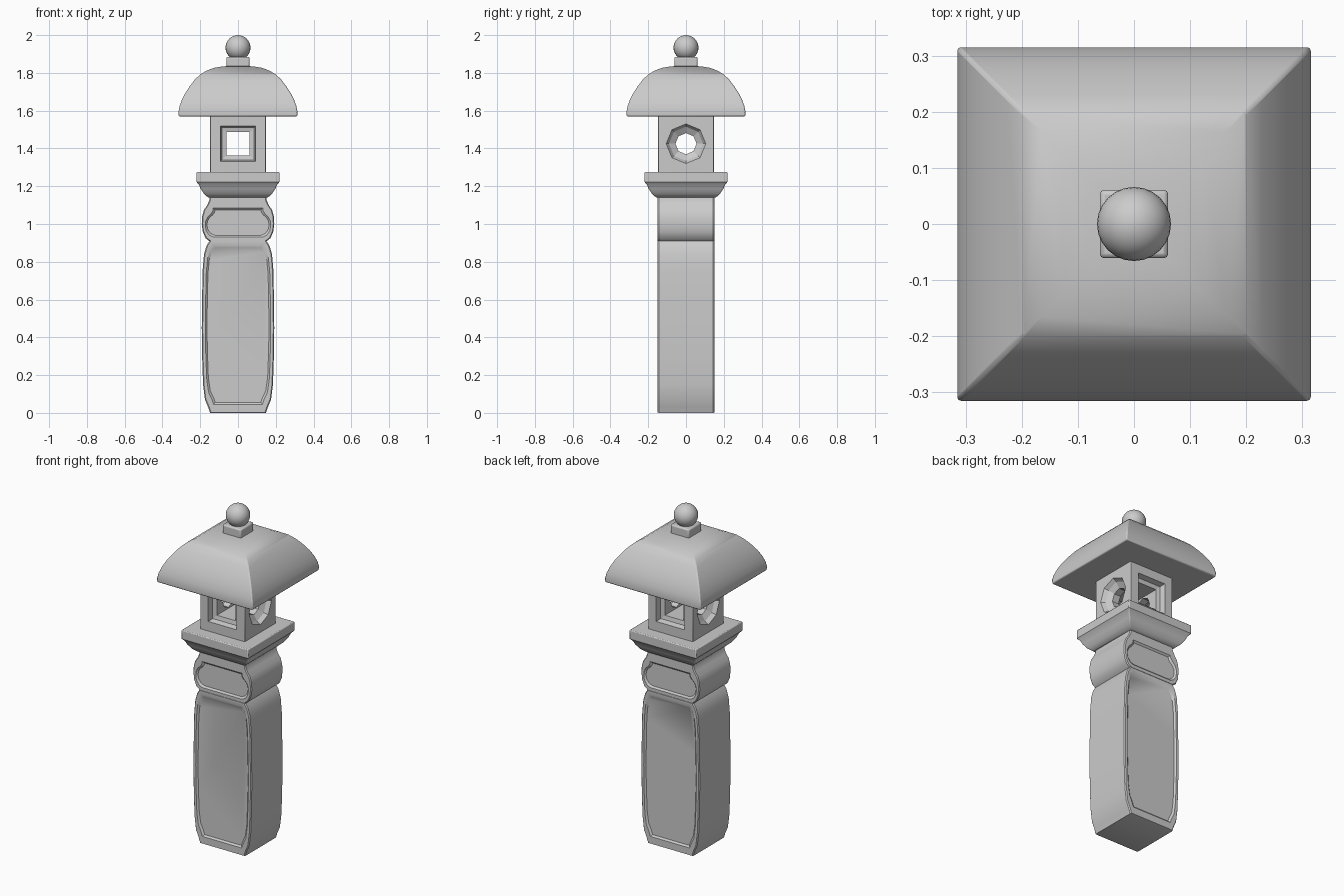
import bpy, bmesh
from math import sin, cos, pi, radians

if "Cube" in bpy.data.objects:
    bpy.data.objects.remove(bpy.data.objects["Cube"])


def loft(name, rings, bevel=0.0, smooth=True):
    """Skin a list of equal-length point rings and cap both ends."""
    bm = bmesh.new()
    loops = [[bm.verts.new(p) for p in r] for r in rings]
    n = len(rings[0])
    for a, b in zip(loops, loops[1:]):
        for i in range(n):
            j = (i + 1) % n
            bm.faces.new((a[i], a[j], b[j], b[i]))
    bm.faces.new(loops[0])
    bm.faces.new(loops[-1])
    bmesh.ops.recalc_face_normals(bm, faces=bm.faces[:])
    me = bpy.data.meshes.new(name)
    bm.to_mesh(me)
    bm.free()
    ob = bpy.data.objects.new(name, me)
    bpy.context.collection.objects.link(ob)
    if bevel:
        m = ob.modifiers.new("soft_edges", 'BEVEL')
        m.width, m.segments = bevel, 2
        m.limit_method, m.angle_limit = 'ANGLE', radians(50)
    if smooth:
        bpy.ops.object.select_all(action='DESELECT')
        ob.select_set(True)
        bpy.context.view_layer.objects.active = ob
        bpy.ops.object.shade_smooth_by_angle(angle=radians(35))
    return ob


def square(r, z):
    return [(-r, -r, z), (r, -r, z), (r, r, z), (-r, r, z)]


def pillar_block(name, half, panel_z, depth=0.15):
    """Bulging slab with a sunken panel on its front and back."""
    z0, z1 = half[0][1], half[-1][1]
    p0, p1 = panel_z

    def ring(inset, y, lo, hi):
        pts = [(x - inset, lo + (z - z0) / (z1 - z0) * (hi - lo)) for x, z in half]
        return [(x, y, z) for x, z in pts] + [(-x, y, z) for x, z in reversed(pts)]

    front = [ring(0.028, -depth + 0.009, p0 + 0.01, p1 - 0.01),
             ring(0.019, -depth, p0, p1),
             ring(0.005, -depth, z0 + 0.003, z1 - 0.003),
             ring(0.0, -depth + 0.006, z0, z1)]
    back = [[(x, -y, z) for x, y, z in r] for r in reversed(front)]
    return loft(name, front + back)


# Pillar: tall lower block and short upper block
pillar_block("lower_pillar",
             [(0.148, 0), (0.158, 0.03), (0.175, 0.07), (0.185, 0.15), (0.19, 0.3),
              (0.192, 0.45), (0.19, 0.62), (0.187, 0.76), (0.18, 0.84),
              (0.167, 0.885), (0.15, 0.912)], (0.045, 0.885))
pillar_block("upper_pillar",
             [(0.15, 0.908), (0.172, 0.925), (0.187, 0.96), (0.192, 1.0), (0.19, 1.04),
              (0.18, 1.075), (0.163, 1.1), (0.152, 1.125), (0.15, 1.15)], (0.93, 1.085))

# Flared tray under the light box
loft("tray", [square(r, z) for r, z in
              [(0.14, 1.137), (0.16, 1.142), (0.18, 1.16), (0.197, 1.185),
               (0.208, 1.21), (0.22, 1.223), (0.22, 1.275)]], 0.005)

# Light box with a square window through y and an octagonal one through x
box = loft("light_box", [square(0.147, 1.27), square(0.147, 1.575)], 0.004)
CZ = 1.425


def cutter(name, steps, sides, turn, axis):
    def ring(r, d):
        pts = [(r * cos(turn + 2 * pi * i / sides), r * sin(turn + 2 * pi * i / sides))
               for i in range(sides)]
        return [(a, d, CZ + b) if axis == 'y' else (d, a, CZ + b) for a, b in pts]
    rings = [ring(r, -d) for r, d in steps] + [ring(r, d) for r, d in reversed(steps)]
    ob = loft(name, rings, smooth=False)
    ob.hide_render = True
    ob.hide_set(True)
    m = box.modifiers.new(name, 'BOOLEAN')
    m.object, m.operation, m.solver = ob, 'DIFFERENCE', 'EXACT'


S = 2 ** 0.5
cutter("square_window_cutter",
       [(0.093 * S, 0.17), (0.093 * S, 0.145), (0.086 * S, 0.115), (0.062 * S, 0.11)],
       4, pi / 4, 'y')
cutter("octagon_window_cutter",
       [(0.105, 0.17), (0.105, 0.147), (0.09, 0.125), (0.056, 0.105)], 8, 0, 'x')

# Domed square roof
loft("roof", [square(r, z) for r, z in
              [(0.314, 1.57), (0.315, 1.595), (0.309, 1.625), (0.296, 1.66),
               (0.278, 1.695), (0.255, 1.73), (0.228, 1.765), (0.2, 1.792),
               (0.165, 1.813), (0.125, 1.827), (0.085, 1.834), (0.05, 1.836)]], 0.006)

# Finial: square neck and ball
loft("finial_neck", [square(0.061, 1.825), square(0.061, 1.885)], 0.008)
bpy.ops.mesh.primitive_uv_sphere_add(segments=24, ring_count=16, radius=0.066,
                                     location=(0, 0, 1.934))
ball = bpy.context.object
ball.name = "finial_ball"
bpy.ops.object.shade_smooth()
